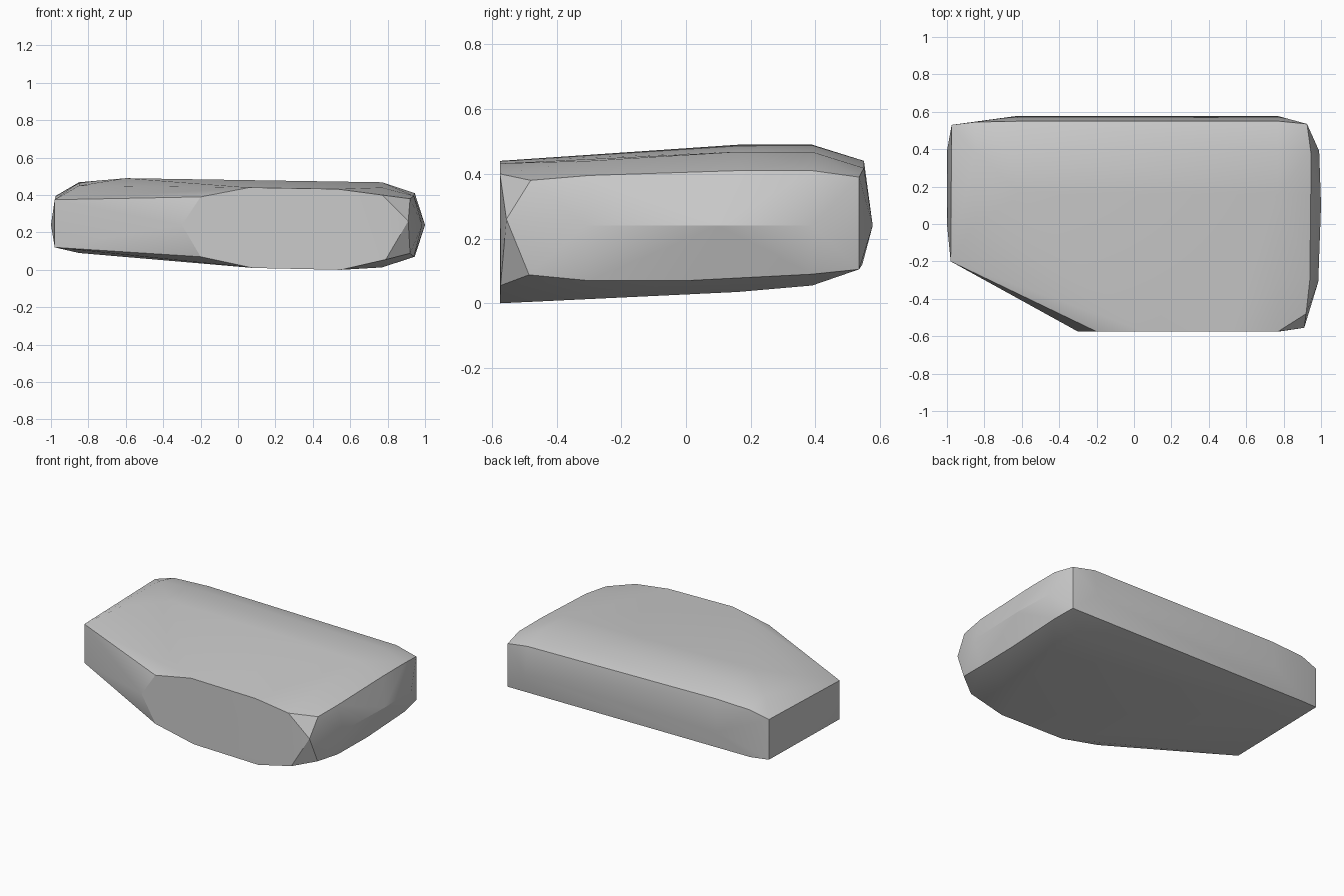
import bpy
import bmesh
import math

cube = bpy.data.objects.get("Cube")
if cube:
    bpy.data.objects.remove(cube, do_unlink=True)

# Plain stone colour
stone = bpy.data.materials.new("stone_grey")
stone.use_nodes = True
colour = (0.6, 0.6, 0.6, 1)
stone.diffuse_color = colour
stone.node_tree.nodes["Principled BSDF"].inputs["Base Color"].default_value = colour

# Crown: the gently tilted upper surface
crown = [(-.85, 0, .45), (-.85, .39, .468), (-.6, .16, .49), (-.6, .39, .49),
         (.77, .16, .468), (.77, .39, .468), (.77, -.3, .44)]

# Upper shoulder: the hard edge round the top
shoulder = [(-.98, -.2, .375), (-.2, -.575, .39), (.06, -.575, .44),
            (.53, -.575, .432), (.77, -.575, .4), (.92, -.48, .38),
            (.94, -.3, .395), (.945, .16, .41), (.945, .39, .41),
            (.925, .535, .39), (.77, .55, .418), (-.6, .55, .44), (-.85, .545, .43), (-.975, .53, .395)]

# Waist: the widest line round the sides
waist = [(-1, 0, .24), (-1, .39, .24), (-.63, .577, .24), (.77, .577, .24),
         (.99, .39, .24), (1, .1, .24), (.985, -.31, .24),
         (.91, -.555, .26), (-.3, -.575, .24)]

# Lower shoulder: the hard edge round the underside
foot = [(-.98, -.2, .12), (-.2, -.575, .07), (.08, -.575, .01),
        (.55, -.575, 0), (.79, -.573, .055), (.92, -.485, .088),
        (.94, -.3, .07), (.945, 0, .07), (.945, .39, .09),
        (.925, .535, .105), (-.85, .545, .12), (-.975, .53, .13)]

# Base: the shallow bulge underneath
base = [(-.85, 0, .09), (-.85, .39, .1), (.77, .39, .055),
        (.77, .16, .035), (.77, -.3, .013)]

# Wrap the rings in one chipped slab
bm = bmesh.new()
for ring in (crown, shoulder, waist, foot, base):
    for point in ring:
        bm.verts.new(point)
hull = bmesh.ops.convex_hull(bm, input=bm.verts[:])
loose = [v for v in bm.verts if not v.link_faces]
bmesh.ops.delete(bm, geom=loose, context="VERTS")
bmesh.ops.dissolve_limit(bm, angle_limit=math.radians(1),
                         verts=bm.verts[:], edges=bm.edges[:])
bmesh.ops.recalc_face_normals(bm, faces=bm.faces[:])

mesh = bpy.data.meshes.new("stone_slab")
bm.to_mesh(mesh)
bm.free()
mesh.materials.append(stone)
slab = bpy.data.objects.new("stone_slab", mesh)
bpy.context.collection.objects.link(slab)

# Soft facets with crisp main edges
bpy.ops.object.select_all(action="DESELECT")
slab.select_set(True)
bpy.context.view_layer.objects.active = slab
bpy.ops.object.shade_smooth_by_angle(angle=math.radians(30))
